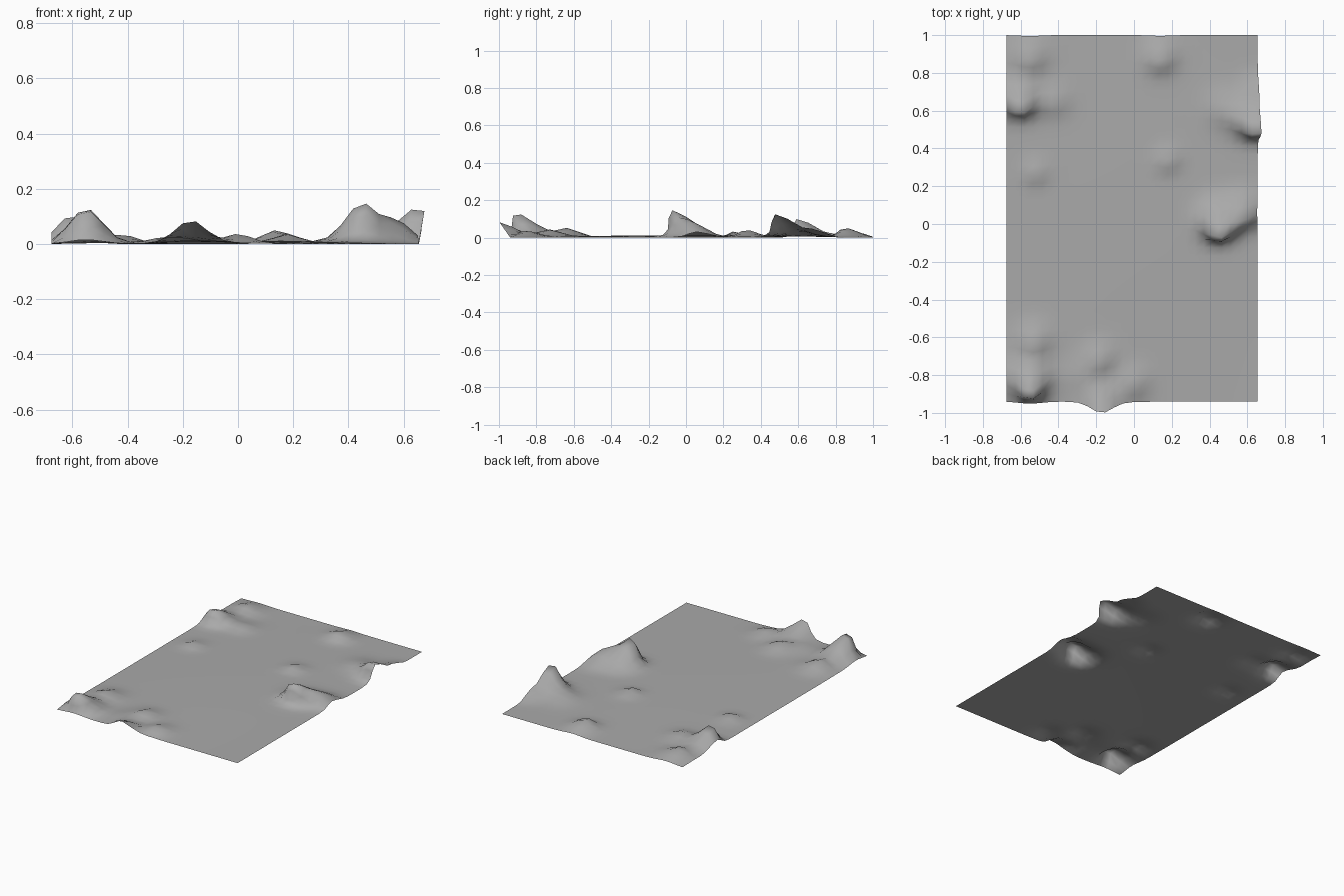
import bpy, bmesh, math

if "Cube" in bpy.data.objects:
    bpy.data.objects.remove(bpy.data.objects["Cube"], do_unlink=True)

# Ground extents and how far the hills lean toward the front
X0, X1, Y0, Y1 = -0.675, 0.655, -0.94, 1.0
COLS, ROWS = 28, 40
LEAN = 0.7

# Hills: x, y before leaning, height, radius, sideways push
HILLS = [
    (0.45, 0.03, 0.14, 0.085, 0),        # tall right hill
    (0.58, 0.08, 0.08, 0.075, -0.1),     # its shoulder
    (0.63, 0.57, 0.13, 0.085, 0.17),     # right edge hill
    (0.65, 0.72, 0.04, 0.06, 0.2),
    (0.48, 0.62, 0.03, 0.09, 0),
    (-0.6, 0.67, 0.105, 0.08, 0),        # left edge hill
    (-0.42, 0.66, 0.03, 0.07, 0),
    (-0.55, 0.89, 0.045, 0.08, 0),       # back knolls
    (0.14, 0.89, 0.05, 0.075, 0),
    (-0.52, 0.28, 0.03, 0.055, 0),       # small middle knolls
    (0.18, 0.35, 0.033, 0.055, 0),
    (-0.55, -0.815, 0.135, 0.085, 0),    # front corner hill
    (-0.53, -0.61, 0.05, 0.075, 0),
    (-0.17, -0.94, 0.085, 0.08, 0),      # front edge hill
    (-0.18, -0.7, 0.04, 0.07, 0),
    (0.0, -0.83, 0.035, 0.07, 0),
    (-0.27, -0.8, 0.02, 0.08, 0),
]


def displaced(x, y):
    """Raise a ground point by every hill and lean it forward."""
    z = max(0, 0.012 * math.cos(2.3 * x) * math.cos(1.6 * y))
    shift = 0
    for hx, hy, height, radius, push in HILLS:
        rise = height * math.exp(-((x - hx) ** 2 + (y - hy) ** 2) / radius ** 2)
        z += rise
        shift += push * rise
    return x + shift, y - LEAN * z, z


# Ground sheet
bm = bmesh.new()
bmesh.ops.create_grid(bm, x_segments=COLS, y_segments=ROWS, size=1)
for v in bm.verts:
    x = X0 + (X1 - X0) * (v.co.x + 1) / 2
    y = Y0 + (Y1 - Y0) * (v.co.y + 1) / 2
    v.co = displaced(x, y)
for f in bm.faces:
    f.smooth = True
mesh = bpy.data.meshes.new("terrain")
bm.to_mesh(mesh)
bm.free()
terrain = bpy.data.objects.new("terrain", mesh)
bpy.context.collection.objects.link(terrain)

# Plain grey ground
grey = bpy.data.materials.new("ground_grey")
grey.use_nodes = True
colour = (0.4, 0.4, 0.4, 1)
grey.diffuse_color = colour
grey.node_tree.nodes["Principled BSDF"].inputs["Base Color"].default_value = colour
mesh.materials.append(grey)
